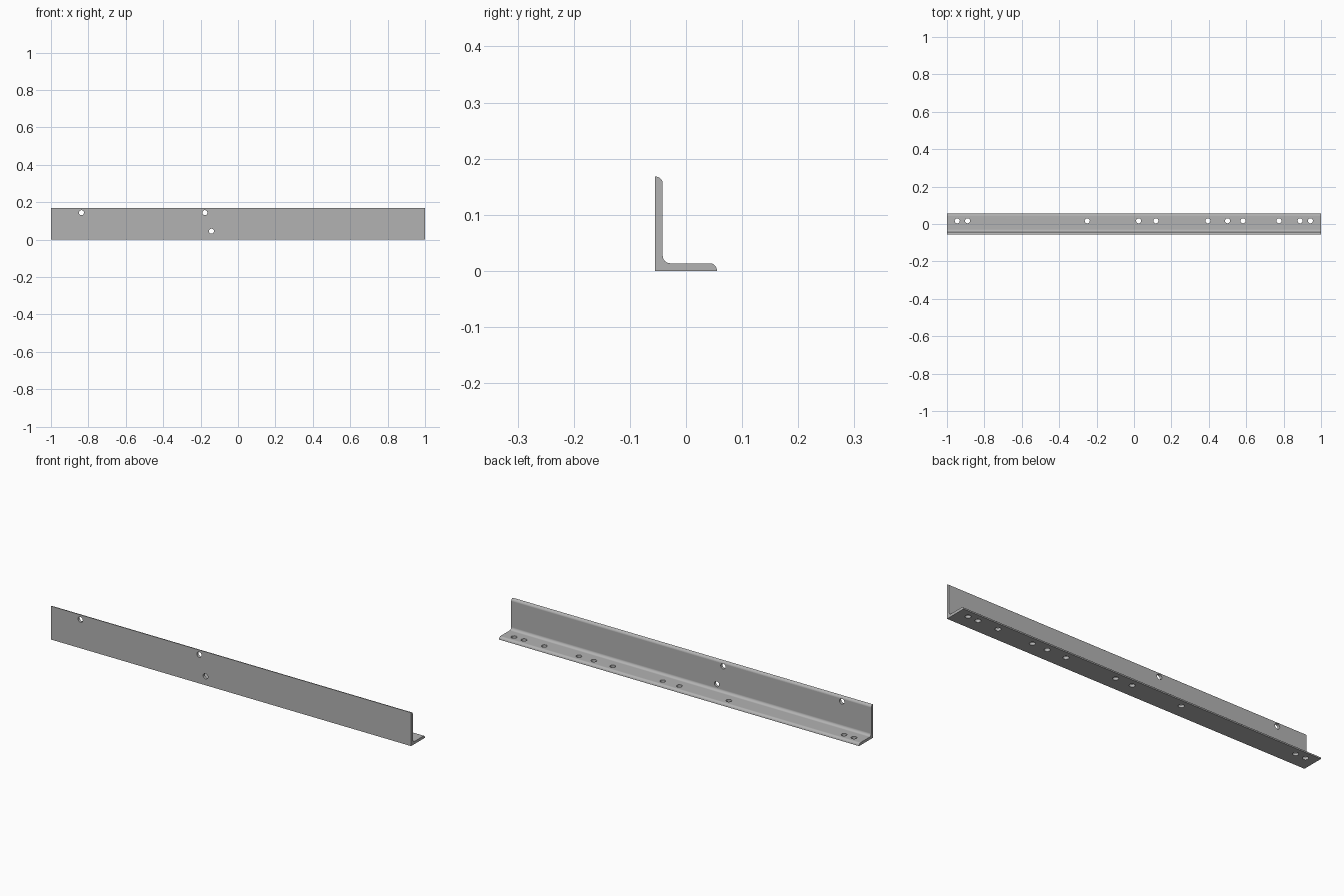
import bpy, bmesh, math
from mathutils import Matrix, Vector

cube = bpy.data.objects.get("Cube")
if cube:
    bpy.data.objects.remove(cube, do_unlink=True)

LENGTH, DEPTH, HEIGHT = 2.0, 0.11, 0.168
THICK, FILLET, TOE = 0.0135, 0.0135, 0.0125
HOLE_RADIUS = 0.0135

steel = bpy.data.materials.new("steel grey")
steel.use_nodes = True
colour = (0.45, 0.45, 0.45, 1)
steel.diffuse_color = colour
steel.node_tree.nodes["Principled BSDF"].inputs["Base Color"].default_value = colour


def arc(cy, cz, radius, start, end, steps=8):
    """Points of a circular arc in the y-z plane, angles in degrees."""
    angles = [math.radians(start + (end - start) * i / steps) for i in range(steps + 1)]
    return [(cy + radius * math.cos(a), cz + radius * math.sin(a)) for a in angles]


def new_object(name, bm):
    mesh = bpy.data.meshes.new(name)
    bmesh.ops.recalc_face_normals(bm, faces=bm.faces)
    bm.to_mesh(mesh)
    bm.free()
    obj = bpy.data.objects.new(name, mesh)
    bpy.context.collection.objects.link(obj)
    return obj


# L-shaped section with rounded toes and a filleted inner corner
front, back = -DEPTH / 2, DEPTH / 2
inner = front + THICK
section = [(front, 0), (back, 0)]
section += arc(back - TOE, THICK - TOE, TOE, 0, 90)
section += arc(inner + FILLET, THICK + FILLET, FILLET, 270, 180)
section += arc(inner - TOE, HEIGHT - TOE, TOE, 0, 90)
section += [(front, HEIGHT)]

# Angle bar swept along x
bm = bmesh.new()
profile = bm.faces.new([bm.verts.new((-LENGTH / 2, y, z)) for y, z in section])
swept = bmesh.ops.extrude_face_region(bm, geom=[profile], use_keep_orig=True)
bmesh.ops.translate(bm, vec=Vector((LENGTH, 0, 0)),
                    verts=[v for v in swept["geom"] if isinstance(v, bmesh.types.BMVert)])
bmesh.ops.remove_doubles(bm, verts=bm.verts, dist=0.00001)
bar = new_object("angle_bar", bm)
bar.data.materials.append(steel)

# Bolt holes through the foot and the upright
foot_holes = [-0.945, -0.89, -0.25, 0.025, 0.117, 0.395, 0.5, 0.583, 0.775, 0.888, 0.943]
upright_holes = [(-0.837, 0.144), (-0.177, 0.144), (-0.142, 0.045)]
placements = [Matrix.Translation((x, 0.017, THICK / 2)) for x in foot_holes]
placements += [Matrix.Translation((x, front + THICK / 2, z)) @ Matrix.Rotation(math.pi / 2, 4, "X")
               for x, z in upright_holes]
bm = bmesh.new()
for matrix in placements:
    bmesh.ops.create_cone(bm, cap_ends=True, segments=24, radius1=HOLE_RADIUS,
                          radius2=HOLE_RADIUS, depth=THICK * 3, matrix=matrix)
cutter = new_object("hole_cutter", bm)
cutter.data.materials.append(steel)
cutter.hide_render = True

bpy.ops.object.select_all(action="DESELECT")
bar.select_set(True)
bpy.context.view_layer.objects.active = bar
drill = bar.modifiers.new("drill holes", "BOOLEAN")
drill.operation = "DIFFERENCE"
drill.solver = "EXACT"
drill.object = cutter
bpy.ops.object.modifier_apply(modifier=drill.name)
bpy.data.objects.remove(cutter, do_unlink=True)

# Smooth rounded edges, flat legs
bpy.ops.object.shade_smooth_by_angle(angle=math.radians(35))
weighted = bar.modifiers.new("flat legs", "WEIGHTED_NORMAL")
weighted.keep_sharp = True
